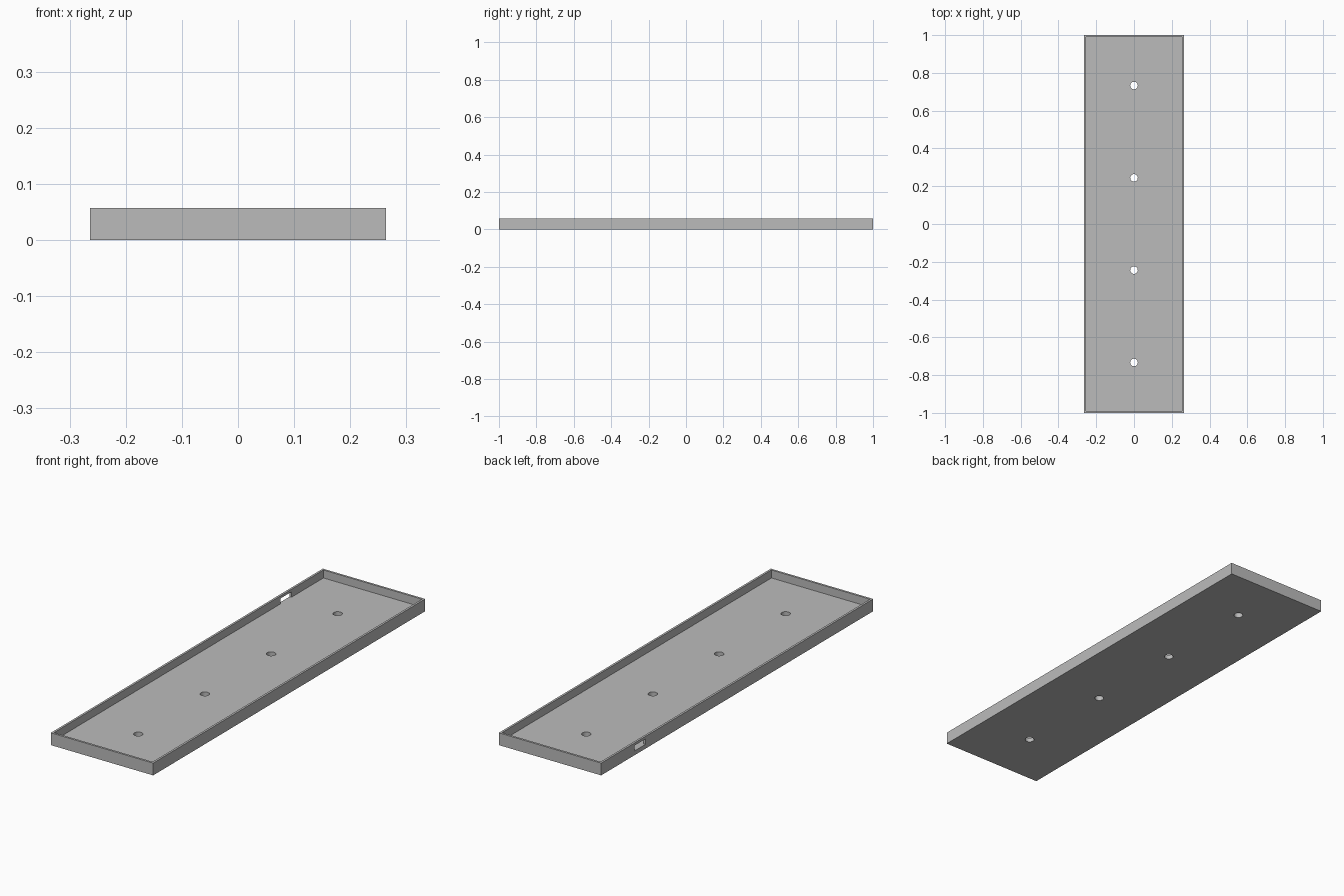
import bpy

cube = bpy.data.objects.get("Cube")
if cube:
    bpy.data.objects.remove(cube, do_unlink=True)

WIDTH, LENGTH, HEIGHT = 0.527, 2.0, 0.057
WALL, FLOOR = 0.01, 0.02
HOLE_RADIUS = 0.02

grey = bpy.data.materials.new("plain_grey")
grey.use_nodes = True
colour = (0.5, 0.5, 0.5, 1)
grey.diffuse_color = colour
grey.node_tree.nodes["Principled BSDF"].inputs["Base Color"].default_value = colour


def box(name, low, high):
    """Box between two opposite corners."""
    centre = [(a + b) / 2 for a, b in zip(low, high)]
    bpy.ops.mesh.primitive_cube_add(size=1, location=centre)
    ob = bpy.context.object
    ob.name = name
    ob.scale = [b - a for a, b in zip(low, high)]
    bpy.ops.object.transform_apply(location=True, rotation=False, scale=True)
    ob.data.materials.append(grey)
    return ob


def cut(target, cutter):
    """Subtract the cutter from the target, then discard the cutter."""
    cutter.hide_render = True
    bpy.context.view_layer.objects.active = target
    mod = target.modifiers.new("cut", "BOOLEAN")
    mod.operation = "DIFFERENCE"
    mod.solver = "EXACT"
    mod.object = cutter
    bpy.ops.object.modifier_apply(modifier=mod.name)
    bpy.data.objects.remove(cutter, do_unlink=True)


# Shallow open tray
x, y = WIDTH / 2, LENGTH / 2
tray = box("tray", (-x, -y, 0), (x, y, HEIGHT))
cut(tray, box("cavity_cutter", (-x + WALL, -y + WALL, FLOOR),
              (x - WALL, y - WALL, HEIGHT * 2)))

# Cable slot through the right long wall
cut(tray, box("slot_cutter", (-x - WALL, 0.675, FLOOR),
              (-x + 2 * WALL, 0.755, 0.045)))

# Row of screw holes along the floor
for hole_y in (-0.733, -0.244, 0.244, 0.733):
    bpy.ops.mesh.primitive_cylinder_add(vertices=32, radius=HOLE_RADIUS,
                                        depth=0.1, location=(0, hole_y, 0))
    hole = bpy.context.object
    hole.name = "hole_cutter"
    hole.data.materials.append(grey)
    cut(tray, hole)

# Rounded hole walls with crisp box edges
bpy.ops.object.select_all(action="DESELECT")
tray.select_set(True)
bpy.context.view_layer.objects.active = tray
bpy.ops.object.shade_smooth_by_angle()
